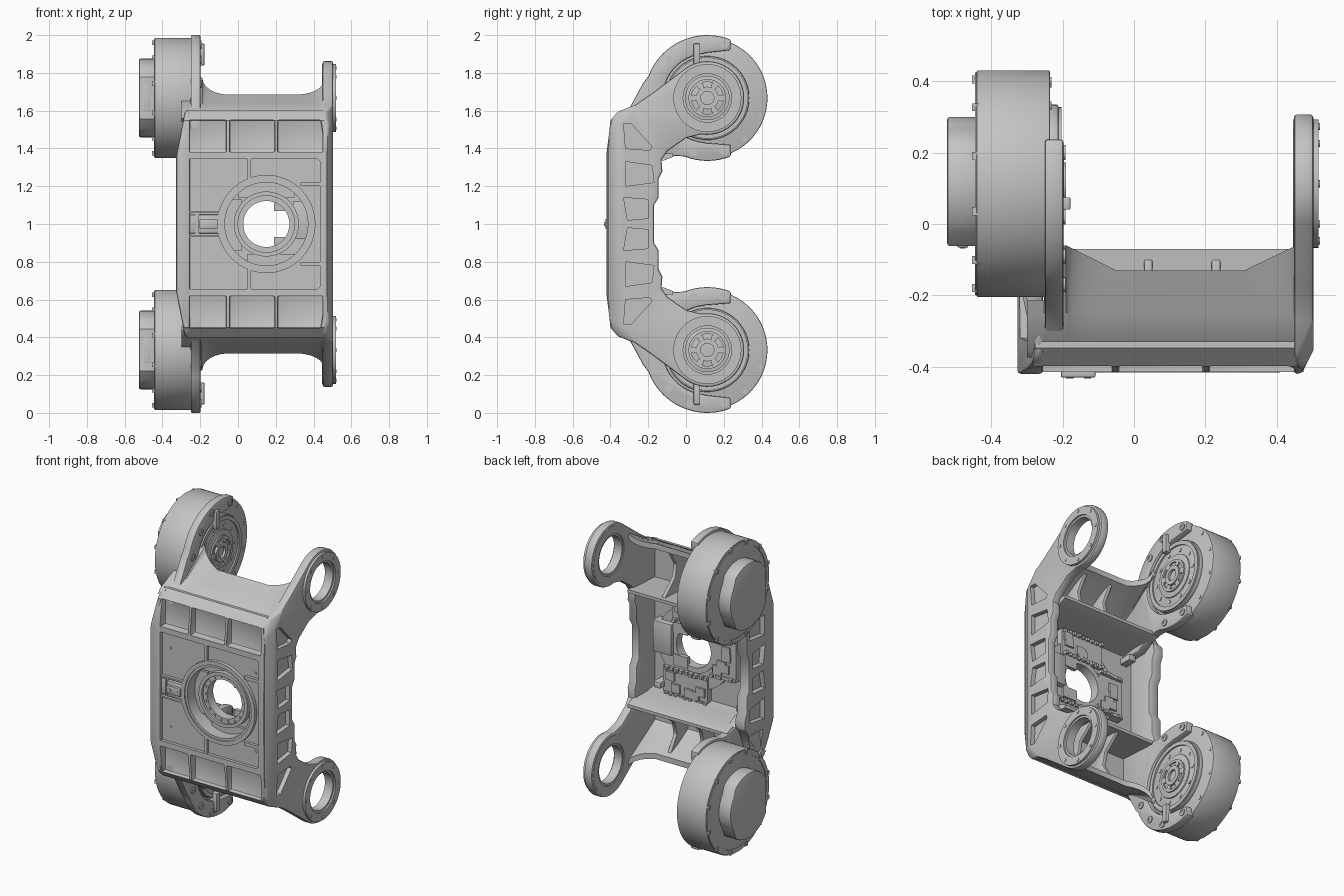
import bpy, bmesh, math, random
from mathutils import Vector

if "Cube" in bpy.data.objects:
    bpy.data.objects.remove(bpy.data.objects["Cube"])
random.seed(4)

GREY = bpy.data.materials.new("satin grey")
GREY.use_nodes = True
GREY.diffuse_color = (0.55, 0.55, 0.55, 1)
GREY.node_tree.nodes["Principled BSDF"].inputs["Base Color"].default_value = (0.55, 0.55, 0.55, 1)

CY, CZ = 0.113, 1.667     # joint axis
BX = 0.15                 # centre bore x
PLACE = {"x": lambda p, d: (d, p[0], p[1]),
         "y": lambda p, d: (p[0], d, p[1])}


def finish(name, bm, bevel=0):
    bmesh.ops.recalc_face_normals(bm, faces=bm.faces)
    me = bpy.data.meshes.new(name)
    bm.to_mesh(me)
    bm.free()
    me.materials.append(GREY)
    ob = bpy.data.objects.new(name, me)
    bpy.context.collection.objects.link(ob)
    if bevel:
        m = ob.modifiers.new("bevel", "BEVEL")
        m.width, m.segments, m.angle_limit = bevel, 2, math.radians(40)
        apply(ob, m)
    return ob


def apply(ob, mod):
    with bpy.context.temp_override(object=ob, active_object=ob, selected_objects=[ob]):
        bpy.ops.object.modifier_apply(modifier=mod.name)


def prism(name, pts, a, b, axis="x", bevel=0, planes=()):
    """Outline extruded from a to b, optionally trimmed by planes."""
    bm = bmesh.new()
    lo = [bm.verts.new(PLACE[axis](p, a)) for p in pts]
    hi = [bm.verts.new(PLACE[axis](p, b)) for p in pts]
    bm.faces.new(lo)
    bm.faces.new(hi)
    for i in range(len(pts)):
        j = (i + 1) % len(pts)
        bm.faces.new((lo[i], lo[j], hi[j], hi[i]))
    for co, no in planes:
        bmesh.ops.recalc_face_normals(bm, faces=bm.faces)
        cut = bmesh.ops.bisect_plane(bm, geom=bm.verts[:] + bm.edges[:] + bm.faces[:], plane_co=co,
                                     plane_no=Vector(no).normalized(), clear_outer=True)
        edges = [e for e in cut["geom_cut"] if isinstance(e, bmesh.types.BMEdge)]
        bmesh.ops.holes_fill(bm, edges=edges)
    return finish(name, bm, bevel)


def box(name, lo, hi, bevel=0):
    return prism(name, [(lo[1], lo[2]), (hi[1], lo[2]), (hi[1], hi[2]), (lo[1], hi[2])],
                 lo[0], hi[0], "x", bevel)


def arc(c, r, a0, a1, n):
    return [(c[0] + r * math.cos(math.radians(a0 + (a1 - a0) * i / n)),
             c[1] + r * math.sin(math.radians(a0 + (a1 - a0) * i / n))) for i in range(n + 1)]


def disc(name, c, r, a, b, axis="x", n=48, bevel=0):
    return prism(name, arc(c, r, 0, 360, n)[:-1], a, b, axis, bevel)


def loft(name, rows, closed=False):
    """Skin closed sections, capped at the ends or joined into a loop."""
    bm = bmesh.new()
    rows = [[bm.verts.new(co) for co in row] for row in rows]
    for A, B in zip(rows, rows[1:] + rows[:1] if closed else rows[1:]):
        for i in range(len(A)):
            j = (i + 1) % len(A)
            bm.faces.new((A[i], A[j], B[j], B[i]))
    if not closed:
        bm.faces.new(rows[0])
        bm.faces.new(rows[-1])
    return finish(name, bm)


def ring(name, c, ro, ri, a, b, axis="x", n=48):
    return loft(name, [[PLACE[axis](p, d) for p in arc(c, r, 0, 360, n)[:-1]]
                       for r, d in ((ro, a), (ro, b), (ri, b), (ri, a))], True)


def cut(ob, cutter):
    cutter.hide_render = True
    m = ob.modifiers.new("cut", "BOOLEAN")
    m.operation, m.object, m.solver = "DIFFERENCE", cutter, "EXACT"
    apply(ob, m)
    bpy.data.objects.remove(cutter)


def flip(pts, s):
    return [(p[0], 1 + s * (p[1] - 1)) for p in pts]


def both(pts):
    """Close an upper-half outline with its lower mirror image."""
    return pts + [p for p in reversed(flip(pts, -1)) if abs(p[1] - 1) > 1e-4]


# Side walls, the left one carrying the ring arms
front = [(-0.42, 1.0), (-0.42, 1.38), (-0.405, 1.5), (-0.39, 1.56), (-0.36, 1.595)]
inner = [(-0.1, 1.385), (-0.13, 1.34), (-0.125, 1.28), (-0.145, 1.24), (-0.145, 1.14),
         (-0.17, 1.1), (-0.17, 1.0)]
arm = [(-0.27, 1.63), (-0.19, 1.685)] + arc((CY, CZ), 0.195, 125, -100, 26) + [(0, 1.455)]
left_trim = [((0.47, -0.42, 1), (2, -1, 0))]
left_trim += [((0.503, -0.41, 1 + s * 0.46), (1.29, -0.72, s * 0.585)) for s in (1, -1)]
right_trim = [((-0.327, 0, 1 + s * 0.36), (-0.24, 0, s * 0.047)) for s in (1, -1)]
left_wall = prism("left_wall", both(front + arm + inner), 0.448, 0.503, "x", 0.01, left_trim)
right_wall = prism("right_wall", both(front + [(-0.3, 1.61), (-0.22, 1.6), (-0.215, 1.5), (-0.16, 1.37)]
                                      + inner[1:]), -0.327, -0.255, "x", 0.01, right_trim)
pockets = [[(-0.33, 1.53), (-0.29, 1.53), (-0.18, 1.41), (-0.19, 1.39), (-0.32, 1.4)],
           [(-0.32, 1.33), (-0.18, 1.31), (-0.17, 1.22), (-0.32, 1.2)],
           [(-0.33, 1.14), (-0.2, 1.13), (-0.2, 1.03), (-0.31, 1.02)]]
for s in (1, -1):
    cut(left_wall, disc("cutter", flip([(CY, CZ)], s)[0], 0.13, 0.4, 0.6))
    for p in pockets:
        cut(left_wall, prism("cutter", flip(p, s), 0.475, 0.6))
        cut(right_wall, prism("cutter", flip(p, s), -0.4, -0.295))

# Front plate with recessed panels
plate_trim = [((0, -0.415, 1 + s * 0.4), (0, -1, s * 0.1)) for s in (1, -1)]
plate_trim += [((0, -0.393, 1 + s * 0.555), (0, -1, s)) for s in (1, -1)]
plate = prism("front_plate", both([(0.475, 1.0), (0.475, 1.45), (0.45, 1.6), (-0.275, 1.6), (-0.3, 1.42),
                                   (-0.3, 1.0)]), -0.415, -0.33, "y", 0, plate_trim)
for s in (1, -1):
    for p in ([(-0.29, 1.38), (-0.06, 1.38), (-0.06, 1.55), (-0.262, 1.55)],
              [(-0.045, 1.38), (0.195, 1.38), (0.195, 1.55), (-0.045, 1.55)],
              [(0.21, 1.38), (0.465, 1.38), (0.44, 1.55), (0.21, 1.55)]):
        cut(plate, prism("cutter", flip(p, s), -0.5, -0.365, "y", 0.008))
cut(plate, prism("cutter", both([(-0.295, 1.0), (-0.295, 1.33), (-0.28, 1.345), (0.42, 1.345), (0.435, 1.33),
                                 (0.435, 1.0)]), -0.5, -0.395, "y"))
cut(plate, disc("cutter", (BX, 1), 0.225, -0.5, -0.2, "y"))
for s in (1, -1):
    for x0, x1, z0, z1 in ((0.05, 0.07, 1.23, 1.35), (0.33, 0.44, 1.2, 1.22), (-0.3, -0.1, 1.06, 1.07)):
        z0, z1 = sorted((1 + s * (z0 - 1), 1 + s * (z1 - 1)))
        box("plate_rib", (x0, -0.413, z0), (x1, -0.39, z1))
    for x in (-0.2, 0.4):
        disc("plate_screw", (x, 1 + s * 0.25), 0.008, -0.4, -0.39, "y", 12)

# Centre bore
ring("bore_rim", (BX, 1), 0.26, 0.235, -0.417, -0.3, "y", 64)
ring("bore_wall", (BX, 1), 0.24, 0.22, -0.41, -0.3, "y", 64)
ring("bore_floor", (BX, 1), 0.23, 0.125, -0.32, -0.3, "y", 64)
ring("bore_seat", (BX, 1), 0.172, 0.15, -0.365, -0.3, "y", 64)
ring("bore_collar", (BX, 1), 0.155, 0.122, -0.35, -0.29, "y", 64)
for p in arc((BX, 1), 0.138, 0, 340, 17):
    disc("bore_bolt", p, 0.008, -0.355, -0.34, "y", 10)

# Front latch
box("latch_base", (-0.21, -0.415, 0.95), (-0.1, -0.39, 1.05), 0.005)
box("latch_block", (-0.205, -0.43, 0.975), (-0.108, -0.4, 1.025), 0.004)
box("latch_pad", (-0.3, -0.405, 0.95), (-0.225, -0.39, 1.05), 0.004)
for x in (-0.18, -0.13):
    disc("latch_screw", (x, 1), 0.01, -0.433, -0.42, "y", 12)

# End bays: wall flaring into the arms, inner shelf and ribs
flare = [(t, 0.09 * (1 - math.sqrt(1 - t * t)), -0.13 + 0.07 * t) for t in (0, 0.25, 0.5, 0.7, 0.85, 0.95, 1)]
stations = [(-0.3, -0.035, -0.215), (-0.252, -0.035, -0.215), (-0.248, 0.09, -0.06)]
stations += [(-0.05 - 0.14 * t, h, y) for t, h, y in reversed(flare)]
stations += [(0.31 + 0.145 * t, 0.85 * h, y) for t, h, y in flare] + [(0.47, 0.076, -0.06)]
for s in (1, -1):
    rows = []
    for x, h, y in stations:
        sec = [(-0.375, 1.56), (-0.355, 1.588), (-0.25, 1.635), (y, 1.685 + h), (y, 1.65 + h),
               (-0.24, 1.6), (-0.34, 1.54)]
        rows.append([(x, *p) for p in flip(sec, s)])
    loft("bay_wall", rows)
    prism("bay_shelf", flip([(-0.34, 1.32), (-0.25, 1.335), (-0.12, 1.335), (-0.07, 1.355), (-0.07, 1.375),
                             (-0.34, 1.36)], s), -0.24, 0.46)
    for x in (0.04, 0.23):
        prism("bay_rib", flip([(-0.34, 1.35), (-0.085, 1.36), (-0.2, 1.46), (-0.22, 1.54), (-0.14, 1.67),
                               (-0.34, 1.57)], s), x - 0.012, x + 0.012, "x", 0.004)

# Ring arms and drive units
for s in (1, -1):
    c = flip([(CY, CZ)], s)[0]
    around = lambda r, n, a=0: arc(c, r, a, a + 360, n)[:-1]
    ring("arm_ring_lip", c, 0.18, 0.128, 0.446, 0.518, n=64)
    ring("arm_ring_seat", c, 0.14, 0.115, 0.452, 0.508, n=64)
    for p in around(0.16, 8):
        disc("arm_ring_bolt", p, 0.01, 0.51, 0.521, "x", 12)
    flange = ([(-0.37, 1.58), (-0.3, 1.612), (-0.225, 1.75)] + arc((CY, CZ), 0.333, 160, 68, 18)
              + [(0.235, 1.92), (0.1, 1.905)] + arc((CY, CZ), 0.235, 95, 265, 24)
              + [(0.1, 1.43), (0.235, 1.42)] + arc((CY, CZ), 0.333, -68, -112, 8)
              + [(-0.06, 1.36), (-0.13, 1.34), (-0.2, 1.3), (-0.35, 1.3)])
    prism("drive_flange", flip(flange, s), -0.25, -0.198, "x", 0.008)
    prism("flange_key", flip([(0.04, 1.84), (0.075, 1.84), (0.075, 1.955), (0.04, 1.955)], s),
          -0.23, -0.178, "x", 0.004)
    for p in flip([(0.02, 1.95), (0.2, 1.95), (-0.09, 1.87), (-0.17, 1.74), (0.04, 1.383), (0.2, 1.383)], s):
        ring("flange_bolt", p, 0.021, 0.01, -0.21, -0.192, n=16)
        disc("flange_bolt_core", p, 0.012, -0.21, -0.195, "x", 6)
    disc("drive_body", c, 0.318, -0.442, -0.235, "x", 96, 0.006)
    ring("drive_back_rim", c, 0.312, 0.285, -0.446, -0.43, n=64)
    disc("drive_face", c, 0.222, -0.24, -0.212, "x", 64, 0.006)
    ring("drive_face_rim", c, 0.215, 0.19, -0.22, -0.203, n=64)
    disc("drive_hub", c, 0.135, -0.22, -0.205, "x", 48, 0.004)
    ring("hub_rim", c, 0.1, 0.085, -0.21, -0.196)
    ring("hub_centre", c, 0.06, 0.035, -0.21, -0.19, n=32)
    for p in around(0.073, 6):
        disc("hub_lug", p, 0.018, -0.21, -0.196, "x", 8)
    for p in around(0.16, 10):
        disc("face_bolt", p, 0.012, -0.22, -0.208, "x", 12)
    for p in around(0.295, 12, 12):
        disc("rim_bolt", p, 0.011, -0.242, -0.232, "x", 12)
    for p in around(0.303, 12, 15):
        box("rim_tab", (-0.454, p[0] - 0.011, p[1] - 0.011), (-0.43, p[0] + 0.011, p[1] + 0.011))
    cap = arc(c, 0.208, 50, 130, 10) + [(c[0] - 0.175, c[1] + 0.11), (c[0] - 0.175, c[1] - 0.11)]
    cap += arc(c, 0.208, 230, 310, 10) + arc(c, 0.187, -35, 35, 8)
    prism("drive_cap", cap, -0.524, -0.43, "x", 0.008)
    box("cap_socket", (-0.495, c[0] - 0.179, c[1] - 0.07), (-0.465, c[0] - 0.17, c[1] + 0.07), 0.003)
    for k in range(4):
        z = c[1] - 0.05 + k * 0.033
        box("socket_pin", (-0.488, c[0] - 0.182, z - 0.01), (-0.472, c[0] - 0.175, z + 0.01))

# Circuit boards behind the plate
for x0, x1, z0, z1 in ((0.05, 0.36, 0.66, 0.84), (0.0, 0.3, 1.14, 1.31), (-0.15, 0.02, 0.86, 1.13)):
    box("board", (x0, -0.335, z0), (x1, -0.29, z1))
    for k in range(5):
        x, z = random.uniform(x0, x1 - 0.06), random.uniform(z0, z1 - 0.06)
        box("chip", (x, -0.3, z), (x + 0.06, -0.278, z + 0.055))
    for k in range(9):
        for z in (z0, z1 - 0.02):
            x = x0 + (x1 - x0) * k / 9
            box("connector", (x, -0.3, z), (x + 0.02, random.uniform(-0.28, -0.265), z + 0.02))
box("power_module", (0.29, -0.335, 0.92), (0.42, -0.265, 1.12), 0.006)
for s in (1, -1):
    z = 1 + s * 0.105
    box("bore_bracket", (0.19, -0.31, z - 0.035), (0.29, -0.285, z + 0.035))
    for x in (-0.2, 0.38):
        box("standoff", (x - 0.025, -0.335, 0.98 + s * 0.28), (x + 0.025, -0.25, 1.02 + s * 0.28), 0.006)

# Smooth curved faces, keep edges crisp
bpy.ops.object.select_all(action="DESELECT")
for ob in bpy.context.collection.objects:
    if ob.type == "MESH":
        ob.select_set(True)
        bpy.context.view_layer.objects.active = ob
bpy.ops.object.shade_smooth_by_angle(angle=math.radians(35))
